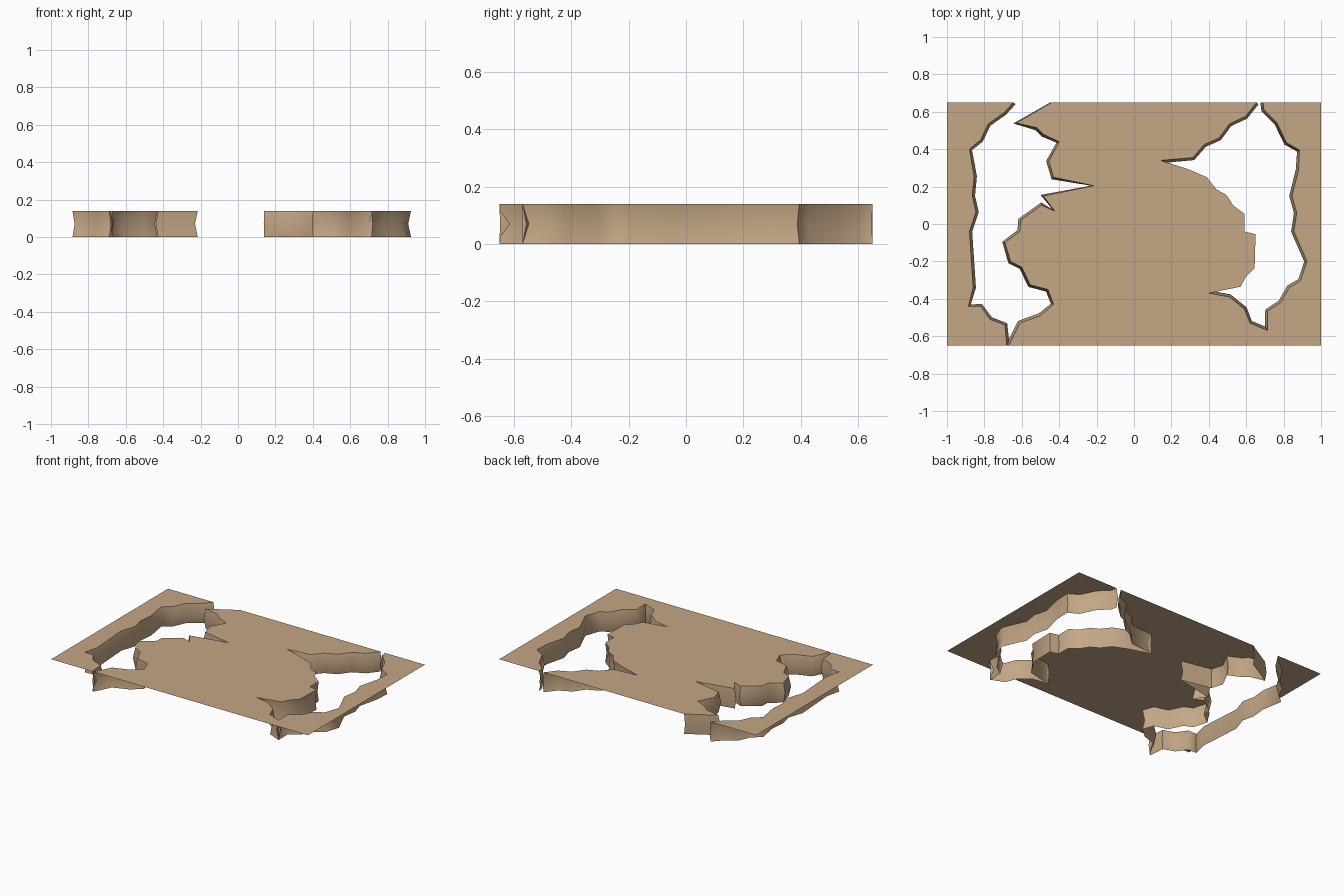
import bpy, bmesh, math
from mathutils import Vector

if "Cube" in bpy.data.objects:
    bpy.data.objects.remove(bpy.data.objects["Cube"])

TOP = 0.14
BULGE = 0.015

sand = bpy.data.materials.new("sandstone")
sand.diffuse_color = (0.55, 0.385, 0.235, 1)
sand.use_nodes = True
sand.node_tree.nodes["Principled BSDF"].inputs["Base Color"].default_value = sand.diffuse_color

# Canyon rim outlines, traced in plan
left_rim = [(-.645, .65), (-.695, .595), (-.78, .535), (-.82, .45), (-.88, .40),
            (-.855, .255), (-.865, .15), (-.845, .065), (-.88, -.04), (-.86, -.34),
            (-.885, -.44), (-.82, -.44), (-.77, -.51), (-.69, -.54), (-.68, -.65)]
middle_rim = [(-.44, .65), (-.63, .54), (-.52, .515), (-.485, .48), (-.40, .44),
              (-.455, .335), (-.43, .25), (-.215, .205), (-.485, .15), (-.425, .07),
              (-.495, .10), (-.605, .02), (-.61, -.04), (-.69, -.10), (-.66, -.20),
              (-.60, -.23), (-.555, -.325), (-.46, -.35), (-.43, -.43), (-.50, -.49),
              (-.61, -.53), (-.67, -.65)]
bay_north = [(.655, .65), (.595, .575), (.51, .535), (.455, .46), (.375, .425),
             (.315, .355), (.14, .34)]
bay_middle = [(.14, .34), (.285, .295), (.39, .25), (.44, .185), (.495, .155),
              (.53, .10), (.59, .055), (.59, -.04), (.65, -.055), (.645, -.235),
              (.60, -.28), (.57, -.335), (.40, -.37)]
bay_south = [(.40, -.37), (.51, -.39), (.59, -.455), (.62, -.53), (.715, -.57)]
bay_east = [(.715, -.57), (.715, -.465), (.785, -.42), (.83, -.34), (.89, -.305),
            (.925, -.20), (.855, -.04), (.87, .06), (.845, .15), (.88, .29),
            (.885, .395), (.815, .435), (.765, .54), (.695, .61), (.69, .65)]


def finish(name, bm, smooth):
    me = bpy.data.meshes.new(name)
    bm.to_mesh(me)
    bm.free()
    me.materials.append(sand)
    ob = bpy.data.objects.new(name, me)
    bpy.context.collection.objects.link(ob)
    if smooth:
        bpy.ops.object.select_all(action='DESELECT')
        ob.select_set(True)
        bpy.context.view_layer.objects.active = ob
        bpy.ops.object.shade_smooth_by_angle(angle=math.radians(60))


def plateau(name, outline):
    """Flat ground sheet, facing up."""
    bm = bmesh.new()
    f = bm.faces.new([bm.verts.new((x, y, TOP)) for x, y in outline])
    f.normal_update()
    if f.normal.z < 0:
        f.normal_flip()
    bmesh.ops.triangulate(bm, faces=bm.faces[:])
    finish(name, bm, False)


def cliff(name, rim, bulge=BULGE):
    """Wall hung from a rim; the canyon lies to the left of the path."""
    pts = [Vector(p) for p in rim]
    bm = bmesh.new()
    cols = []
    for i, p in enumerate(pts):
        a, b = pts[max(i - 1, 0)], pts[min(i + 1, len(pts) - 1)]
        n = Vector((0, 0))
        for d in (p - a, b - p):
            if d.length > 0:
                n += Vector((-d.y, d.x)).normalized()
        n.normalize()
        col = []
        for z, k in ((TOP, 0), (TOP / 2, bulge), (0, 0)):
            q = p + n * k
            col.append(bm.verts.new((q.x, max(-.65, min(.65, q.y)), z)))
        cols.append(col)
    for c, d in zip(cols, cols[1:]):
        for k in range(2):
            bm.faces.new((c[k], d[k], d[k + 1], c[k + 1])).normal_flip()
    # turn the wall so its front looks into the canyon
    bm.normal_update()
    d = pts[1] - pts[0]
    if next(iter(bm.faces)).normal.xy.dot(Vector((-d.y, d.x))) < 0:
        bmesh.ops.reverse_faces(bm, faces=bm.faces[:])
    finish(name, bm, True)


# Ground sheets
plateau("west_plateau", left_rim + [(-1, -.65), (-1, .65)])
bay = bay_north + bay_middle[1:] + bay_south[1:] + bay_east[1:]
plateau("main_plateau", middle_rim + [(1, -.65), (1, .65)] + bay[::-1])

# Cliff walls
cliff("west_cliff", left_rim)
cliff("middle_cliff", middle_rim[::-1])
cliff("bay_north_cliff", bay_north)
cliff("bay_middle_cliff", bay_middle, -0.008)
cliff("bay_south_cliff", bay_south)
cliff("bay_east_cliff", bay_east)
